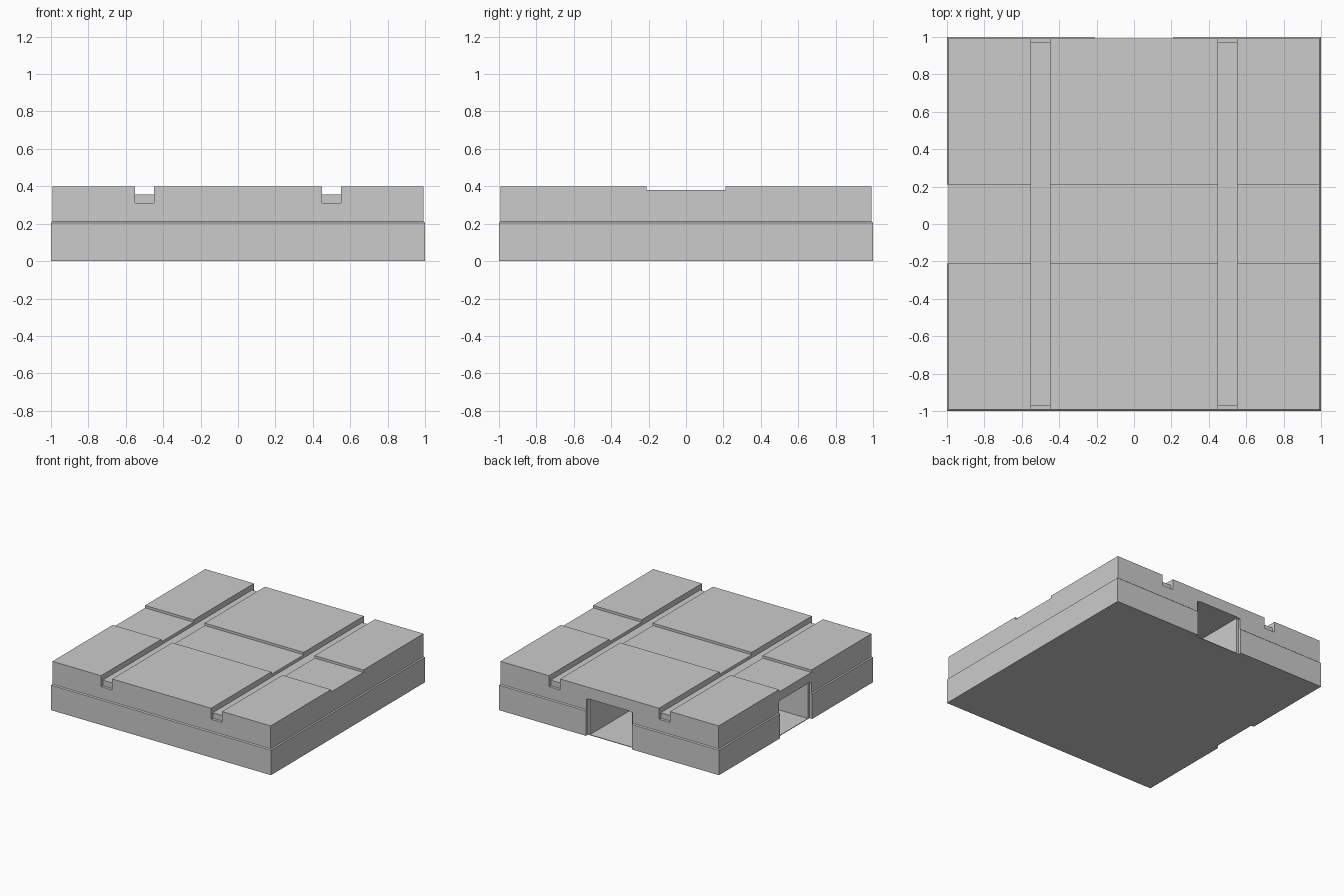
import bpy, bmesh

if "Cube" in bpy.data.objects:
    bpy.data.objects.remove(bpy.data.objects["Cube"])


def finish(name, bm):
    bmesh.ops.recalc_face_normals(bm, faces=bm.faces)
    mesh = bpy.data.meshes.new(name)
    bm.to_mesh(mesh)
    bm.free()
    ob = bpy.data.objects.new(name, mesh)
    bpy.context.collection.objects.link(ob)
    return ob


def prism(name, outline, z0, z1):
    bm = bmesh.new()
    face = bm.faces.new([bm.verts.new((x, y, z0)) for x, y in outline])
    ext = bmesh.ops.extrude_face_region(bm, geom=[face])
    top = [v for v in ext["geom"] if isinstance(v, bmesh.types.BMVert)]
    bmesh.ops.translate(bm, verts=top, vec=(0, 0, z1 - z0))
    return finish(name, bm)


def box(name, x0, x1, y0, y1, z0, z1):
    return prism(name, [(x0, y0), (x1, y0), (x1, y1), (x0, y1)], z0, z1)


def cut(target, cutter):
    mod = target.modifiers.new("cut", "BOOLEAN")
    mod.operation = "DIFFERENCE"
    mod.solver = "EXACT"
    mod.object = cutter
    bpy.context.view_layer.objects.active = target
    bpy.ops.object.modifier_apply(modifier=mod.name)
    bpy.data.objects.remove(cutter)


# slab: wide lower skirt, small ledge, slightly narrower upper part
bm = bmesh.new()
rings = []
for r, z in [(1, 0), (1, 0.205), (0.992, 0.212), (0.992, 0.4)]:
    rings.append([bm.verts.new((sx * r, sy * r, z))
                  for sx, sy in [(-1, -1), (1, -1), (1, 1), (-1, 1)]])
for a, b in zip(rings, rings[1:]):
    for i in range(4):
        j = (i + 1) % 4
        bm.faces.new((a[i], a[j], b[j], b[i]))
bm.faces.new(rings[0])
bm.faces.new(rings[-1])
slab = finish("floor_slab", bm)

# shallow recessed band across the top
cut(slab, box("band_cutter", -1.1, 1.1, -0.21, 0.21, 0.38, 0.5))

# two long grooves with lowered ends
for x in (-0.5, 0.5):
    cut(slab, box("groove_cutter", x - 0.05, x + 0.05, -1.1, 1.1, 0.355, 0.5))
    for y in (-1.0, 1.0):
        y0, y1 = sorted((y * 0.97, y * 1.1))
        cut(slab, box("groove_end_cutter", x - 0.05, x + 0.05, y0, y1, 0.31, 0.51))

# corner passage joining the back and left openings
w = 0.19
cut(slab, prism("passage_cutter",
                [(-1.1, -w), (w, -w), (w, 1.1), (-w, 1.1), (-w, w), (-1.1, w)],
                0.005, 0.305))

# wider break in the skirt at each opening
cut(slab, box("back_skirt_cutter", -0.21, 0.21, 0.975, 1.1, -0.1, 0.3))
cut(slab, box("left_skirt_cutter", -1.1, -0.975, -0.21, 0.21, -0.1, 0.3))
